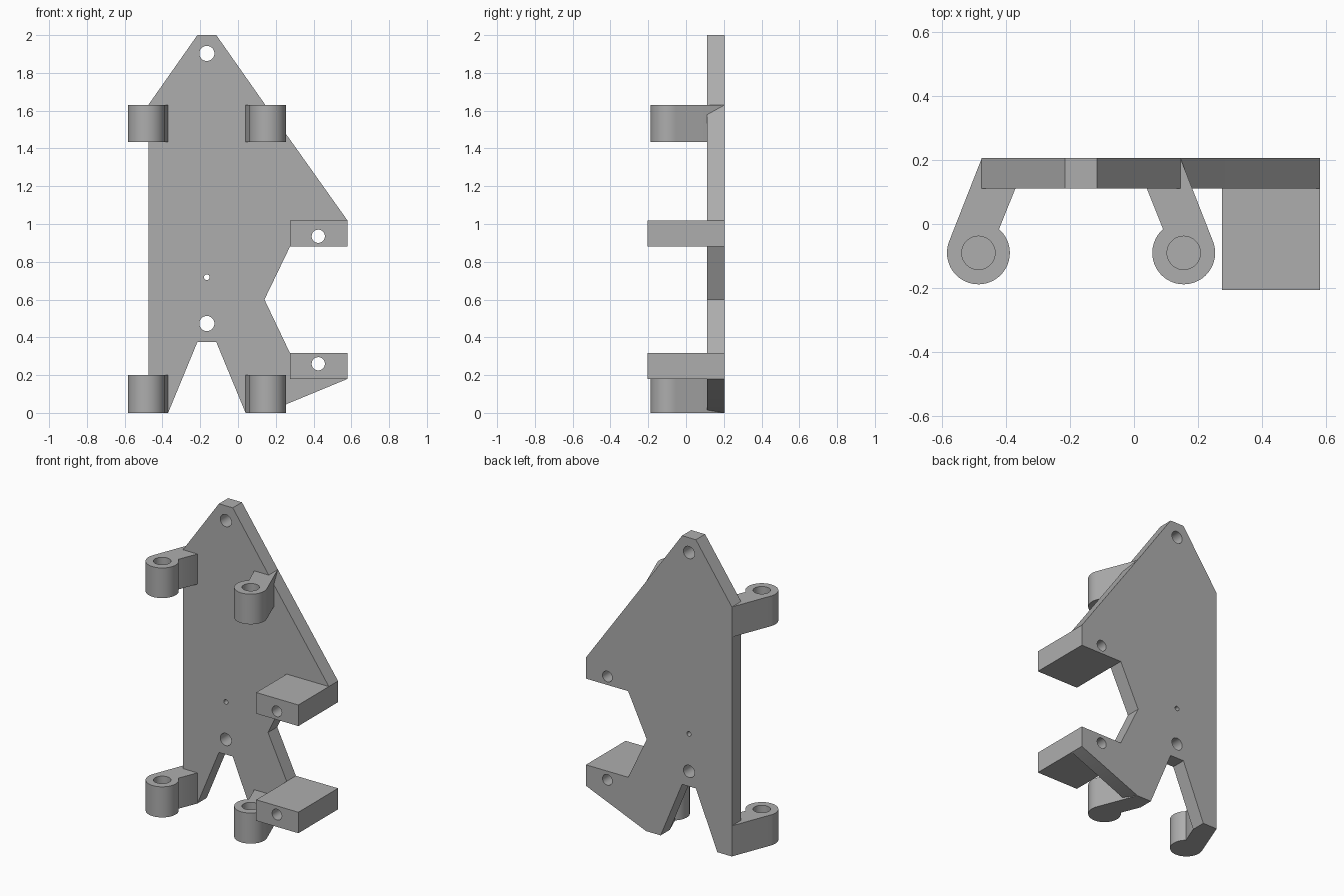
import bpy, bmesh
from math import radians, cos, sin
from mathutils import Matrix, Vector

if "Cube" in bpy.data.objects:
    bpy.data.objects.remove(bpy.data.objects["Cube"], do_unlink=True)

grey = bpy.data.materials.new("plain_grey")
grey.use_nodes = True
colour = (0.42, 0.42, 0.42, 1)
grey.diffuse_color = colour
grey.node_tree.nodes["Principled BSDF"].inputs["Base Color"].default_value = colour

MID_X = -0.165               # symmetry line of the main body
FRONT, BACK = 0.11, 0.205    # plate faces
DEPTH = Vector((0, 1, 0))
UP = Vector((0, 0, 1))


def prism(name, points, sweep):
    """Closed outline swept along a vector."""
    bm = bmesh.new()
    face = bm.faces.new([bm.verts.new(p) for p in points])
    new = bmesh.ops.extrude_face_region(bm, geom=[face])["geom"]
    moved = [v for v in new if isinstance(v, bmesh.types.BMVert)]
    bmesh.ops.translate(bm, verts=moved, vec=sweep)
    bmesh.ops.recalc_face_normals(bm, faces=bm.faces)
    mesh = bpy.data.meshes.new(name)
    bm.to_mesh(mesh)
    bm.free()
    mesh.materials.append(grey)
    obj = bpy.data.objects.new(name, mesh)
    bpy.context.collection.objects.link(obj)
    return obj


def drill(obj, centre, radius, length, axis):
    """Cut a round hole centred on a point along an axis."""
    bm = bmesh.new()
    turn = UP.rotation_difference(axis).to_matrix().to_4x4()
    bmesh.ops.create_cone(bm, cap_ends=True, segments=48, radius1=radius,
                          radius2=radius, depth=length,
                          matrix=Matrix.Translation(centre) @ turn)
    mesh = bpy.data.meshes.new("hole_cutter")
    bm.to_mesh(mesh)
    bm.free()
    mesh.materials.append(grey)
    cutter = bpy.data.objects.new("hole_cutter", mesh)
    cutter.hide_render = True
    bpy.context.collection.objects.link(cutter)
    mod = obj.modifiers.new("hole", 'BOOLEAN')
    mod.operation, mod.solver, mod.object = 'DIFFERENCE', 'EXACT', cutter
    select(obj)
    bpy.ops.object.modifier_apply(modifier=mod.name)
    bpy.data.objects.remove(cutter, do_unlink=True)


def select(obj):
    bpy.ops.object.select_all(action='DESELECT')
    obj.select_set(True)
    bpy.context.view_layer.objects.active = obj


# Main plate
outline = [(-0.475, 0), (-0.37, 0), (-0.215, 0.375), (-0.115, 0.375),
           (0.04, 0), (0.145, 0), (0.58, 0.18), (0.58, 0.317),
           (0.275, 0.317), (0.14, 0.6), (0.275, 0.88), (0.58, 0.88),
           (0.58, 1.018), (0.145, 1.63), (-0.115, 2), (-0.215, 2),
           (-0.475, 1.63)]
plate = prism("back_plate", [(x, FRONT, z) for x, z in outline],
              DEPTH * (BACK - FRONT))
parts = [plate]
for z, radius in [(1.903, 0.04), (0.473, 0.04), (0.718, 0.015)]:
    drill(plate, (MID_X, FRONT, z), radius, 1, DEPTH)

# Side blocks, drilled through together with the plate
for name, low, high, hole_z in [("lower_block", 0.18, 0.317, 0.26),
                                ("upper_block", 0.88, 1.018, 0.935)]:
    corners = [(0.275, low), (0.58, low), (0.58, high), (0.275, high)]
    block = prism(name, [(x, -0.205, z) for x, z in corners],
                  DEPTH * (FRONT + 0.205))
    for obj in (block, plate):
        drill(obj, (0.425, 0, hole_z), 0.035, 2, DEPTH)
    parts.append(block)

# Round sockets on slanted arms, mirrored about the body's middle
cx, cy, radius = -0.485, -0.09, 0.098
arc = [radians(158.4 + (409 - 158.4) * i / 40) for i in range(41)]
profile = [(cx + radius * cos(a), cy + radius * sin(a)) for a in arc]
profile += [(-0.37, FRONT), (-0.37, 0.15), (-0.475, BACK - 0.001)]
for level, low, height in [("lower", 0, 0.2), ("upper", 1.433, 0.197)]:
    for side, flip in [("right", 1), ("left", -1)]:
        points = [(MID_X + flip * (x - MID_X), y, low) for x, y in profile]
        socket = prism(f"{level}_{side}_socket", points, UP * height)
        # Blind hole, open at the top
        drill(socket, (MID_X + flip * (cx - MID_X), cy, low + height),
              0.052, 0.3, UP)
        parts.append(socket)

for obj in parts:
    select(obj)
    bpy.ops.object.shade_smooth_by_angle(angle=radians(30))
